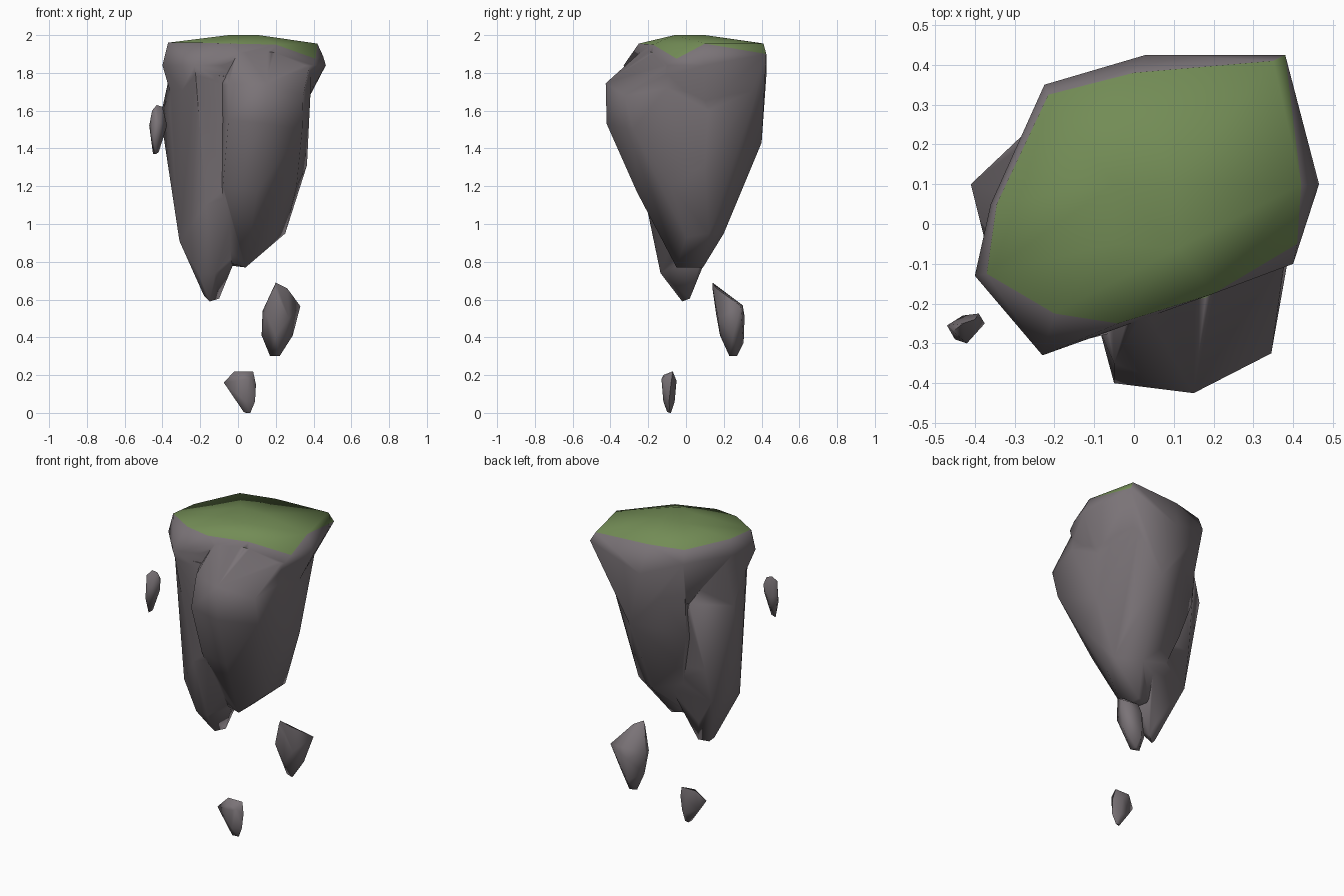
import bpy, bmesh, math


def material(name, rgb):
    m = bpy.data.materials.new(name)
    m.diffuse_color = (*rgb, 1)
    return m


ROCK = material("grey rock", (0.195, 0.172, 0.185))
GRASS = material("grass green", (0.17, 0.262, 0.092))


def chunk(name, pts):
    """Faceted stone: the convex hull of a few corner points."""
    bm = bmesh.new()
    for p in pts:
        bm.verts.new(p)
    res = bmesh.ops.convex_hull(bm, input=bm.verts)
    junk = {g for g in res["geom_interior"] + res["geom_unused"] if isinstance(g, bmesh.types.BMVert)}
    bmesh.ops.delete(bm, geom=list(junk), context='VERTS')
    bmesh.ops.recalc_face_normals(bm, faces=bm.faces)
    me = bpy.data.meshes.new(name)
    bm.to_mesh(me)
    bm.free()
    ob = bpy.data.objects.new(name, me)
    bpy.context.collection.objects.link(ob)
    me.materials.append(ROCK)
    me.materials.append(GRASS)
    return ob


def activate(ob):
    bpy.ops.object.select_all(action='DESELECT')
    ob.select_set(True)
    bpy.context.view_layer.objects.active = ob


def smooth(ob, deg):
    activate(ob)
    bpy.ops.object.shade_smooth_by_angle(angle=math.radians(deg))


# Overhanging cap carrying the grass plateau
island = chunk("island_rock", [
    (-0.05, -0.05, 2.0), (0.11, -0.06, 2.0), (0.1, 0.1, 2.0), (-0.05, 0.1, 2.0),
    (-0.37, -0.125, 1.96), (-0.345, 0.05, 1.96), (-0.215, 0.325, 1.96), (0.0, 0.38, 1.96),
    (0.35, 0.41, 1.955), (0.42, 0.1, 1.955), (0.45, 0.09, 1.89), (0.41, -0.05, 1.875),
    (0.2, -0.175, 1.95), (-0.04, -0.25, 1.955), (-0.2, -0.225, 1.96),
    (-0.40, -0.13, 1.84), (-0.36, 0.05, 1.86), (-0.225, 0.35, 1.88), (0.03, 0.425, 1.78),
    (-0.23, -0.33, 1.84), (-0.085, -0.278, 1.84), (0.40, -0.1, 1.84),
    (0.38, 0.425, 1.9), (0.465, 0.1, 1.84),
    (0.35, 0.1, 1.62), (0.12, 0.40, 1.43), (-0.21, 0.29, 1.6), (-0.33, -0.05, 1.6),
    (-0.2, -0.25, 1.58), (-0.05, -0.22, 1.55), (0.25, -0.15, 1.5)])

# Main body with the front bulge, tapering to the blunt lower end
body = chunk("main_body", [
    (0.0, -0.23, 1.92), (0.18, -0.185, 1.91), (0.38, -0.08, 1.85),
    (-0.05, -0.35, 1.74), (0.15, -0.425, 1.745), (0.345, -0.325, 1.68), (0.385, -0.1, 1.72),
    (-0.05, -0.40, 1.55), (0.15, -0.42, 1.53), (0.34, -0.28, 1.5),
    (0.37, 0.12, 1.6), (0.365, 0.1, 1.31), (0.28, 0.41, 1.8), (0.03, 0.42, 1.78),
    (0.12, 0.40, 1.43), (-0.21, 0.32, 1.8), (-0.2, 0.28, 1.4), (0.22, 0.24, 1.19), (-0.14, 0.24, 1.18),
    (-0.085, -0.27, 1.75), (-0.08, -0.25, 1.2), (0.1, -0.26, 1.17), (0.31, -0.08, 1.2),
    (0.25, 0.12, 0.95), (0.2, 0.0, 0.93), (0.1, 0.2, 0.95), (0.05, -0.15, 0.97), (-0.08, -0.12, 0.95),
    (-0.04, 0.07, 0.78), (0.04, 0.09, 0.77), (0.04, -0.05, 0.77), (-0.03, -0.05, 0.79)])

# Left lobe with the long lower tip
left = chunk("left_lobe", [
    (-0.225, -0.315, 1.8), (-0.36, -0.1, 1.8), (-0.33, 0.08, 1.84), (-0.06, -0.275, 1.78),
    (-0.36, -0.07, 1.6), (-0.41, 0.1, 1.57), (-0.22, 0.28, 1.6), (0, 0, 1.6),
    (-0.21, -0.265, 1.5), (-0.05, -0.265, 1.5), (-0.05, -0.23, 1.2),
    (-0.315, -0.06, 1.12), (-0.26, 0.18, 1.15), (-0.17, -0.21, 1.1), (-0.04, -0.15, 1.0),
    (-0.31, -0.1, 0.91), (-0.27, 0.13, 0.93), (-0.14, -0.165, 0.98), (0, 0.18, 1.0),
    (-0.21, -0.12, 0.74), (-0.12, -0.135, 0.74), (-0.07, 0.0, 0.73), (-0.14, 0.07, 0.74),
    (-0.02, -0.03, 0.8), (-0.18, -0.03, 0.62), (-0.15, -0.02, 0.59), (-0.1, 0.02, 0.605)])

# Fuse the lobes into one rock
for lobe in (left, body):
    activate(island)
    mod = island.modifiers.new("fuse", 'BOOLEAN')
    mod.operation = 'UNION'
    mod.solver = 'EXACT'
    mod.object = lobe
    bpy.ops.object.modifier_apply(modifier=mod.name)
    bpy.data.objects.remove(lobe)

# Grass on the high, upward-facing faces
verts = island.data.vertices
for p in island.data.polygons:
    lowest = min(verts[i].co.z for i in p.vertices)
    p.material_index = int(p.normal.z > 0.45 and lowest > 1.862 and p.center.z > 1.905)
smooth(island, 75)

# Floating stones
stones = {
    "side_stone": [
        (-0.43, -0.25, 1.63), (-0.4, -0.24, 1.62), (-0.455, -0.27, 1.6), (-0.39, -0.225, 1.58),
        (-0.47, -0.255, 1.52), (-0.43, -0.23, 1.5), (-0.375, -0.25, 1.52), (-0.42, -0.30, 1.54),
        (-0.45, -0.29, 1.46), (-0.42, -0.26, 1.38), (-0.45, -0.26, 1.37), (-0.435, -0.28, 1.37)],
    "large_stone": [
        (0.2, 0.14, 0.69), (0.26, 0.16, 0.66), (0.19, 0.14, 0.66), (0.33, 0.29, 0.565),
        (0.22, 0.30, 0.57), (0.13, 0.22, 0.54), (0.15, 0.16, 0.52), (0.27, 0.17, 0.5),
        (0.2, 0.31, 0.51), (0.125, 0.24, 0.41), (0.29, 0.25, 0.41), (0.2, 0.305, 0.37),
        (0.2, 0.18, 0.41), (0.17, 0.25, 0.3), (0.22, 0.23, 0.3), (0.21, 0.27, 0.3)],
    "low_stone": [
        (-0.02, -0.07, 0.22), (0.08, -0.07, 0.22), (0.02, -0.12, 0.2), (0.07, -0.12, 0.19),
        (-0.075, -0.1, 0.16), (0.095, -0.08, 0.15), (0.04, -0.05, 0.17), (0.05, -0.13, 0.18),
        (-0.03, -0.08, 0.1), (0.09, -0.09, 0.06), (0.05, -0.06, 0.06), (0.04, -0.12, 0.06),
        (0.03, -0.1, 0.005), (0.065, -0.085, 0.0), (0.04, -0.08, 0.0)]}
for name, pts in stones.items():
    smooth(chunk(name, pts), 80)
